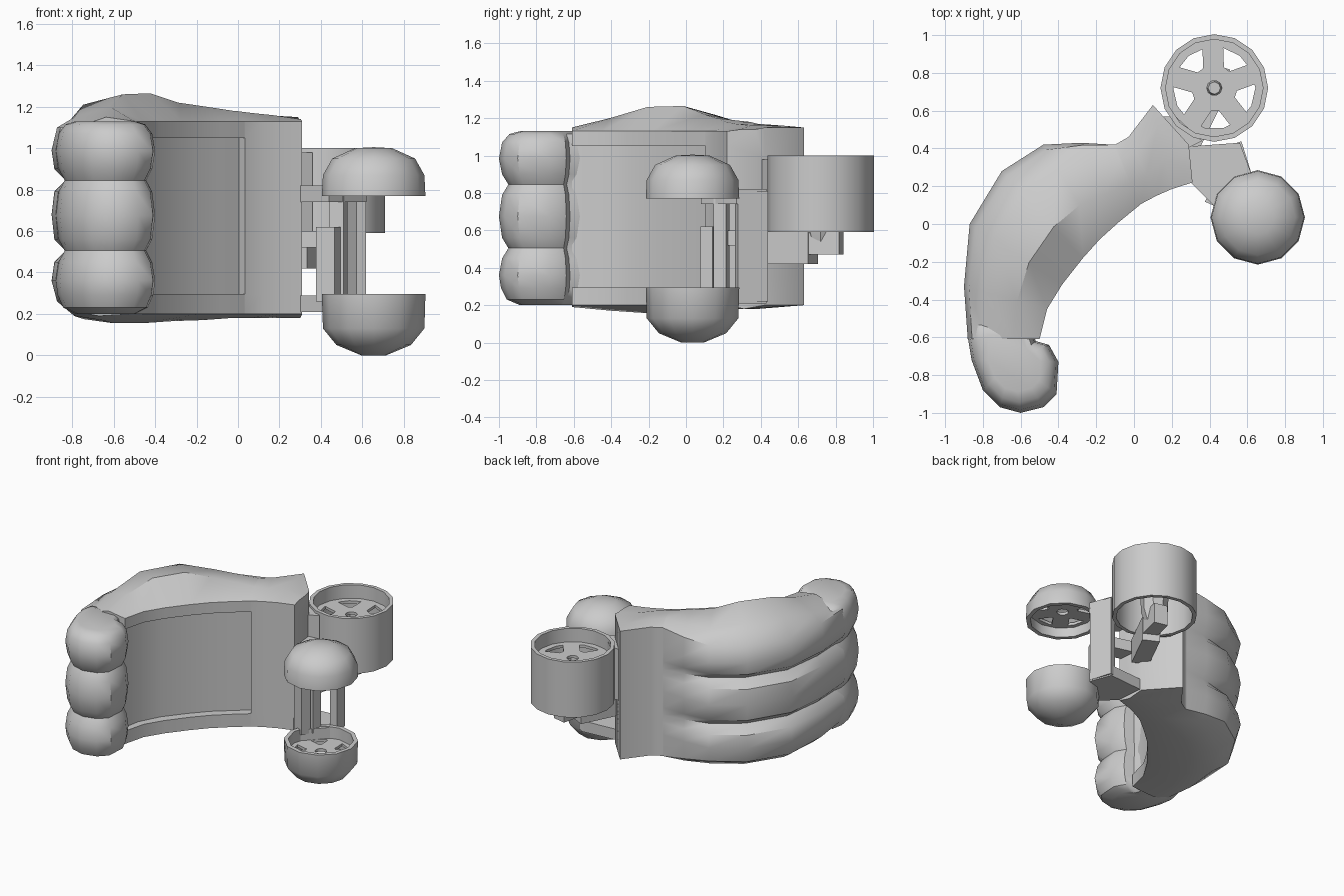
import bpy, bmesh, math
from mathutils import Vector

cube = bpy.data.objects.get("Cube")
if cube:
    bpy.data.objects.remove(cube)

grey = bpy.data.materials.new("plain grey")
grey.use_nodes = True
grey.diffuse_color = (0.6, 0.6, 0.6, 1)
grey.node_tree.nodes["Principled BSDF"].inputs["Base Color"].default_value = (0.6, 0.6, 0.6, 1)
parts = []


def loft(name, rings, closed=False):
    """Skin a list of equal closed rings; cap the ends unless closed."""
    bm = bmesh.new()
    rows = [[bm.verts.new(p) for p in ring] for ring in rings]
    count, n = len(rows), len(rows[0])
    for i in range(count if closed else count - 1):
        a, b = rows[i], rows[(i + 1) % count]
        for j in range(n):
            k = (j + 1) % n
            bm.faces.new((a[j], a[k], b[k], b[j]))
    if not closed:
        bm.faces.new(rows[0])
        bm.faces.new(rows[-1])
    bmesh.ops.remove_doubles(bm, verts=bm.verts, dist=0.0005)
    bmesh.ops.recalc_face_normals(bm, faces=bm.faces)
    mesh = bpy.data.meshes.new(name)
    bm.to_mesh(mesh)
    bm.free()
    mesh.materials.append(grey)
    obj = bpy.data.objects.new(name, mesh)
    bpy.context.collection.objects.link(obj)
    parts.append(obj)


def lathe(name, centre, profile, sides):
    """Spin a closed (radius, height) profile about a vertical axis."""
    rings = []
    for i in range(sides):
        a = math.tau * i / sides
        rings.append([(centre[0] + r * math.cos(a), centre[1] + r * math.sin(a), z)
                      for r, z in profile])
    loft(name, rings, closed=True)


def prism(name, outline, low, high):
    loft(name, [[(x, y, z) for x, y in outline] for z in (low, high)])


def bar(name, start, end, width, low, high):
    p, q = Vector(start), Vector(end)
    d = (q - p).normalized() * width / 2
    side = Vector((-d.y, d.x))
    prism(name, [p + side, q + side, q - side, p - side], low, high)


def ring(name, centre, inner, outer, low, high, sides):
    lathe(name, centre, [(inner, low), (outer, low), (outer, high), (inner, high)], sides)


def grille(name, centre, radius, z):
    """Perforated plate: hub ring, rim ring and five spokes."""
    ring(name + "_hub", centre, 0.04, 0.47 * radius, z, z + 0.02, 10)
    ring(name + "_rim", centre, 0.82 * radius, radius, z, z + 0.02, 14)
    for i in range(5):
        d = Vector((math.cos(0.35 + i * math.tau / 5), math.sin(0.35 + i * math.tau / 5)))
        c = Vector(centre)
        bar(f"{name}_spoke_{i + 1}", c + d * radius * 0.4, c + d * radius * 0.86,
            0.11, z, z + 0.02)


# Palm: inner edge, outer edge, crown height, base height, finger relief, recess share
palm = [
    (-0.50, -0.61, -0.88, -0.61, 1.15, 0.19, 1, 0.12),
    (-0.46, -0.45, -0.90, -0.33, 1.20, 0.17, 1, 0.12),
    (-0.38, -0.32, -0.87, 0.00, 1.26, 0.155, 1, 0.11),
    (-0.27, -0.18, -0.70, 0.28, 1.265, 0.155, 1, 0.10),
    (-0.18, -0.08, -0.48, 0.42, 1.22, 0.165, 0.9, 0.11),
    (-0.08, 0.01, -0.28, 0.43, 1.20, 0.17, 0.5, 0.13),
    (0.03, 0.10, -0.11, 0.42, 1.18, 0.18, 0, 0.18),
    (0.035, 0.105, -0.10, 0.42, 1.18, 0.18, 0, 0),
    (0.12, 0.15, -0.03, 0.46, 1.17, 0.18, 0, 0),
    (0.20, 0.185, 0.10, 0.63, 1.16, 0.18, 0, 0),
    (0.31, 0.22, 0.29, 0.42, 1.14, 0.18, 0, 0),
]
# Grooved back of the hand: depth share and height, from top to bottom
rolls = [(0.0, 0.99), (0.03, 0.90), (0.15, 0.845), (0.03, 0.79), (0.0, 0.68),
         (0.03, 0.56), (0.15, 0.505), (0.03, 0.45), (0.0, 0.36)]
rings = []
for ix, iy, ox, oy, crown, base, relief, dent in palm:
    a, b = Vector((ix, iy)), Vector((ox, oy))
    section = [(0, 0.2), (0, 0.295), (dent, 0.295), (dent, 1.05), (0, 1.05), (0, 1.13),
               (0.36, crown), (0.75, crown - 0.05 * relief),
               (1 - 0.06 * relief, 1.15 - 0.05 * relief)]
    section += [(1 - depth * relief, z) for depth, z in rolls]
    section += [(1 - 0.06 * relief, base + 0.02 + 0.07 * relief),
                (1 - 0.25 * relief, base + 0.02), (0.45, base)]
    rings.append([(*a.lerp(b, t), z) for t, z in section])
loft("palm", rings)

# Curled fingertips: one plan outline stacked in three bulges
plan = [(-0.56, -0.50), (-0.52, -0.62), (-0.45, -0.64), (-0.40, -0.73), (-0.41, -0.90),
        (-0.48, -0.97), (-0.60, -1.0), (-0.71, -0.97), (-0.80, -0.88), (-0.86, -0.72),
        (-0.88, -0.60), (-0.86, -0.50)]
bulges = [(0.2, 0.6), (0.23, 0.85), (0.29, 0.96), (0.36, 1), (0.45, 0.94), (0.505, 0.82),
          (0.56, 0.94), (0.675, 1), (0.79, 0.94), (0.845, 0.82), (0.9, 0.94), (0.985, 1),
          (1.07, 0.94), (1.115, 0.8), (1.13, 0.6)]
middle = Vector((-0.64, -0.72))
loft("fingertips", [[(*middle.lerp(Vector(p), size), z) for p in plan] for z, size in bulges])

# Open cup with a perforated floor and a tapered hub below
cup = (0.425, 0.72)
ring("cup_wall", cup, 0.258, 0.285, 0.59, 1.0, 16)
grille("cup_floor", cup, 0.265, 0.88)
lathe("cup_hub", cup, [(0.035, 0.47), (0.09, 0.62), (0.1, 0.88), (0.06, 0.88), (0.02, 0.5)], 8)
bar("cup_bracket", (0.28, 0.40), (0.42, 0.68), 0.12, 0.42, 0.6)
bar("cup_brace", (0.42, 0.66), (0.46, 0.83), 0.1, 0.47, 0.62)
prism("cup_joint", [(0.15, 0.57), (0.28, 0.4), (0.36, 0.44), (0.22, 0.57)], 0.6, 0.98)

# Facing dome and bowl, hollow, each with a perforated plate
pod = (0.655, 0.035)
lathe("dome", pod, [(0.25, 0.77), (0.245, 0.87), (0.2, 0.95), (0.09, 1.0), (0, 1.005),
                    (0, 0.96), (0.17, 0.92), (0.22, 0.86), (0.22, 0.77)], 12)
lathe("bowl", pod, [(0.25, 0.295), (0.245, 0.13), (0.18, 0.05), (0.06, 0), (0, 0),
                    (0, 0.04), (0.15, 0.08), (0.22, 0.14), (0.22, 0.295)], 12)
grille("dome_plate", pod, 0.23, 0.84)
grille("bowl_plate", pod, 0.23, 0.19)

# Arm frame linking the palm to the dome and bowl
arm = [(0.28, 0.41), (0.56, 0.43), (0.62, 0.27), (0.44, 0.08), (0.3, 0.22)]
prism("arm_top", arm, 0.74, 0.82)
prism("arm_bottom", arm, 0.21, 0.29)
bar("arm_middle", (0.28, 0.3), (0.5, 0.24), 0.12, 0.52, 0.6)
bar("arm_side", (0.545, 0.43), (0.595, 0.27), 0.05, 0.22, 0.81)
bar("inner_post", (0.39, 0.15), (0.48, 0.11), 0.07, 0.26, 0.62)
bar("side_post", (0.45, 0.2), (0.52, 0.18), 0.07, 0.26, 0.8)

bpy.ops.object.select_all(action="DESELECT")
for obj in parts:
    obj.select_set(True)
bpy.context.view_layer.objects.active = parts[0]
bpy.ops.object.shade_smooth_by_angle(angle=math.radians(38))
